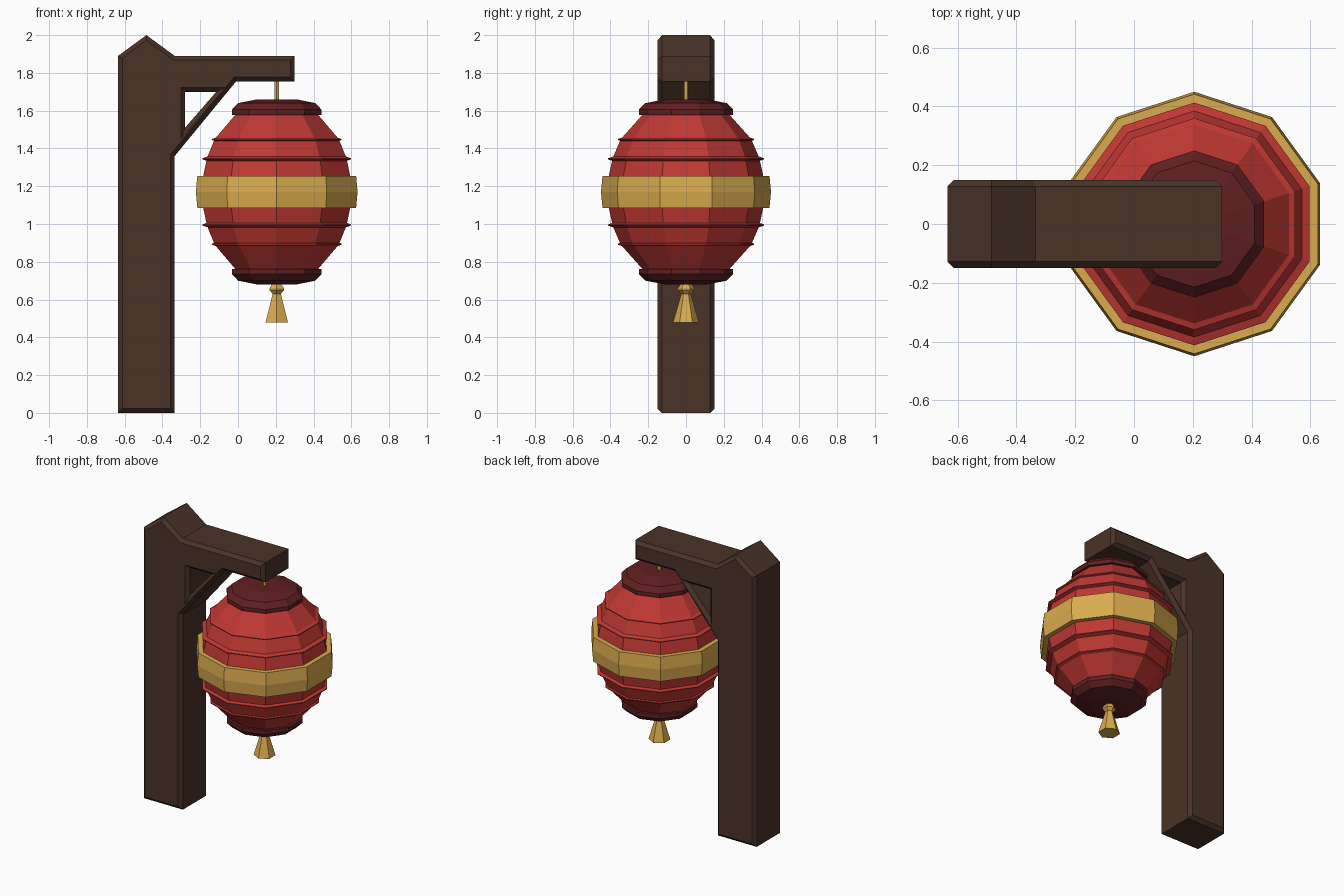
import bpy, bmesh
from math import cos, sin, pi

if "Cube" in bpy.data.objects:
    bpy.data.objects.remove(bpy.data.objects["Cube"])

CX = 0.205   # lantern axis
MID = 1.17   # lantern mid height


def material(name, rgb):
    m = bpy.data.materials.new(name)
    m.diffuse_color = (*rgb, 1)
    m.use_nodes = True
    m.node_tree.nodes["Principled BSDF"].inputs["Base Color"].default_value = m.diffuse_color
    return m


WOOD = material("dark_wood", (0.068, 0.033, 0.021))
RED = material("red_paper", (0.53, 0.04, 0.034))
DARK = material("dark_red", (0.12, 0.014, 0.016))
GOLD = material("gold", (0.70, 0.41, 0.075))


def finish(bm, name, mat):
    bmesh.ops.recalc_face_normals(bm, faces=bm.faces)
    me = bpy.data.meshes.new(name)
    bm.to_mesh(me)
    bm.free()
    me.materials.append(mat)
    ob = bpy.data.objects.new(name, me)
    bpy.context.collection.objects.link(ob)
    return ob


def lathe(name, profile, mat, sides=10, closed=False):
    """Turn (radius, z) points round the lantern axis; closed makes a hoop."""
    bm = bmesh.new()
    rings = [[bm.verts.new((CX + r * cos(pi / 2 + 2 * pi * i / sides),
                            r * sin(pi / 2 + 2 * pi * i / sides), z))
              for i in range(sides)] for r, z in profile]
    pairs = list(zip(rings, rings[1:]))
    if closed:
        pairs.append((rings[-1], rings[0]))
    else:
        bm.faces.new(rings[0])
        bm.faces.new(rings[-1])
    for a, b in pairs:
        for i in range(sides):
            j = (i + 1) % sides
            bm.faces.new((a[i], a[j], b[j], b[i]))
    return finish(bm, name, mat)


# Post, arm and brace: one flat outline with a triangular hole, chamfered rims
outline = [(-0.635, 0), (-0.335, 0), (-0.335, 1.36), (-0.01, 1.755), (0.30, 1.755),
           (0.30, 1.89), (-0.335, 1.89), (-0.485, 2.0), (-0.635, 1.89)]
hole = [(-0.28, 1.51), (-0.115, 1.70), (-0.28, 1.70)]
bm = bmesh.new()
o = [bm.verts.new((x, -0.15, z)) for x, z in outline]
h = [bm.verts.new((x, -0.15, z)) for x, z in hole]
bm.faces.new([o[2], o[3], h[1], h[0]])
bm.faces.new([o[3], o[4], o[5], o[6], h[2], h[1]])
bm.faces.new([o[6], o[7], o[8], o[0], o[1], o[2], h[0], h[2]])
ext = bmesh.ops.extrude_face_region(bm, geom=bm.faces[:], use_keep_orig=True)
bmesh.ops.translate(bm, vec=(0, 0.3, 0),
                    verts=[g for g in ext["geom"] if isinstance(g, bmesh.types.BMVert)])
bmesh.ops.recalc_face_normals(bm, faces=bm.faces)
bm.normal_update()
rims = [e for e in bm.edges if len(e.link_faces) == 2
        and sorted(abs(f.normal.y) > 0.9 for f in e.link_faces) == [False, True]]
bmesh.ops.bevel(bm, geom=rims, offset=0.023, offset_type='OFFSET', segments=1,
                affect='EDGES', clamp_overlap=True)
finish(bm, "post_and_arm", WOOD)

# Paper body, symmetric about its middle
half = [(0.22, 0.42), (0.345, 0.28), (0.388, 0.18), (0.41, 0.08)]
lathe("lantern_body", [(r, MID + d) for r, d in half]
      + [(0.42, MID)] + [(r, MID - d) for r, d in reversed(half)], RED)

# Caps and ribs, mirrored top and bottom
for s, side in ((1, "top"), (-1, "bottom")):
    cap = [(0.11, 0.49), (0.215, 0.47), (0.25, 0.435), (0.25, 0.408)]
    lathe(side + "_cap", [(r, MID + s * d) for r, d in cap], DARK)
    for k, (r, d) in enumerate(((0.36, 0.277), (0.413, 0.175))):
        z = MID + s * d
        lathe(f"{side}_rib_{k + 1}",
              [(r - 0.05, z + 0.02), (r, z + 0.003), (r, z - 0.003), (r - 0.05, z - 0.02)],
              RED, closed=True)

# Gold middle band
lathe("gold_band", [(0.40, 1.255), (0.442, 1.255), (0.45, MID), (0.442, 1.085), (0.40, 1.085)],
      GOLD, closed=True)

# Hanging rod, tassel knot and tassel
lathe("hanging_rod", [(0.014, 1.77), (0.014, 1.64)], GOLD, sides=6)
lathe("tassel_knot", [(0.022, 0.69), (0.044, 0.66), (0.044, 0.65), (0.02, 0.625)], GOLD, sides=6)
lathe("tassel", [(0.022, 0.64), (0.069, 0.478)], GOLD, sides=6)
